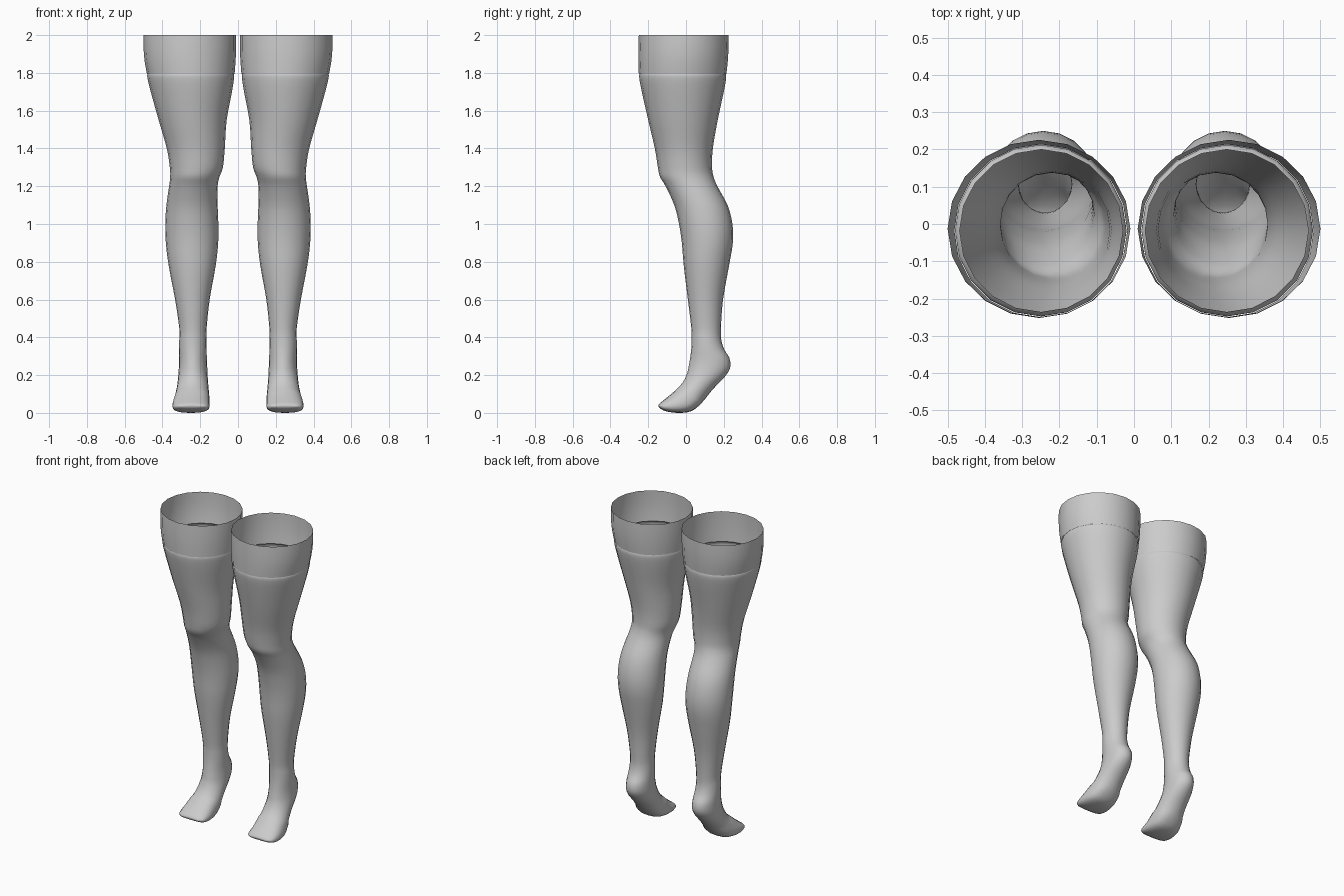
import bpy, bmesh, math
from mathutils import Vector

SIDES = 20

grey = bpy.data.materials.new("stocking grey")
grey.diffuse_color = (0.6, 0.6, 0.6, 1)

# Level rings: z, inner x, outer x, front y, back y
CUFF = [
    (2.00, 0.010, 0.500, -0.250, 0.226),
    (1.93, 0.010, 0.500, -0.252, 0.225),
    (1.86, 0.013, 0.494, -0.252, 0.221),
    (1.795, 0.018, 0.482, -0.250, 0.214),
]
SHAFT = [
    (1.81, 0.030, 0.468, -0.236, 0.200),
    (1.795, 0.021, 0.479, -0.246, 0.210),
    (1.77, 0.021, 0.479, -0.247, 0.212),
    (1.70, 0.032, 0.462, -0.234, 0.200),
    (1.55, 0.060, 0.420, -0.200, 0.168),
    (1.40, 0.070, 0.377, -0.165, 0.142),
    (1.30, 0.080, 0.361, -0.149, 0.138),
    (1.25, 0.098, 0.359, -0.138, 0.146),
    (1.20, 0.108, 0.365, -0.108, 0.166),
    (1.10, 0.108, 0.379, -0.062, 0.220),
    (1.00, 0.104, 0.385, -0.037, 0.246),
    (0.90, 0.105, 0.382, -0.022, 0.248),
    (0.78, 0.118, 0.367, -0.012, 0.228),
    (0.60, 0.150, 0.333, 0.010, 0.196),
    (0.45, 0.166, 0.311, 0.028, 0.185),
]
# Tilted rings: top y, top z, sole y, sole z, inner x, outer x
FOOT = [
    (0.030, 0.39, 0.187, 0.385, 0.167, 0.311),
    (0.028, 0.34, 0.203, 0.335, 0.166, 0.312),
    (0.022, 0.29, 0.230, 0.290, 0.165, 0.312),
    (0.015, 0.25, 0.234, 0.240, 0.163, 0.313),
    (0.006, 0.21, 0.206, 0.192, 0.161, 0.316),
    (-0.015, 0.165, 0.142, 0.125, 0.157, 0.322),
    (-0.050, 0.125, 0.085, 0.055, 0.152, 0.334),
    (-0.090, 0.090, 0.030, 0.010, 0.150, 0.346),
    (-0.120, 0.066, -0.040, 0.000, 0.151, 0.347),
    (-0.140, 0.050, -0.105, 0.008, 0.160, 0.336),
    (-0.146, 0.040, -0.138, 0.024, 0.185, 0.310),
]


def level(rows):
    return [(y0, z, y1, z, x0, x1) for z, x0, x1, y0, y1 in rows]


def smooth_rows(rows, steps):
    """Catmull-Rom interpolation between rings."""
    out = []
    for i in range(len(rows) - 1):
        a, b, c = rows[max(i - 1, 0)], rows[i], rows[i + 1]
        d = rows[min(i + 2, len(rows) - 1)]
        for s in range(steps):
            t = s / steps
            out.append(tuple(
                0.5 * (2 * q + (r - p) * t + (2 * p - 5 * q + 4 * r - w) * t ** 2
                       + (3 * q - p - 3 * r + w) * t ** 3)
                for p, q, r, w in zip(a, b, c, d)))
    return out + [rows[-1]]


def loft(name, rows, side, closed):
    bm = bmesh.new()
    rings = []
    for ya, za, yb, zb, x0, x1 in rows:
        # the forefoot is more square than the leg
        power = 0.8 if za < 0.13 else 1.0
        ring = []
        for k in range(SIDES):
            t = 2 * math.pi * k / SIDES
            s, c = math.sin(t), math.cos(t)
            s = math.copysign(abs(s) ** power, s)
            c = math.copysign(abs(c) ** power, c)
            f = (1 - c) / 2
            x = (x0 + x1) / 2 + (x1 - x0) / 2 * s
            ring.append(bm.verts.new((side * x, ya + (yb - ya) * f, za + (zb - za) * f)))
        rings.append(ring)
    for a, b in zip(rings, rings[1:]):
        for k in range(SIDES):
            n = (k + 1) % SIDES
            quad = (a[k], b[k], b[n], a[n])
            bm.faces.new(quad if side > 0 else quad[::-1])
    if closed:
        # rounded toe end
        last = rings[-1]
        tip = bm.verts.new(sum((v.co for v in last), Vector()) / SIDES + Vector((0, -0.003, 0)))
        for k in range(SIDES):
            tri = (last[k], tip, last[(k + 1) % SIDES])
            bm.faces.new(tri if side > 0 else tri[::-1])
    # outward-facing surface
    bm.normal_update()
    centre = Vector((side * (rows[0][4] + rows[0][5]) / 2, 0, 0))
    first = bm.faces[:][0]
    mid = first.calc_center_median()
    if first.normal.xy.dot((mid - centre).xy) < 0:
        bmesh.ops.reverse_faces(bm, faces=bm.faces[:])
    for face in bm.faces:
        face.smooth = True
    mesh = bpy.data.meshes.new(name)
    bm.to_mesh(mesh)
    bm.free()
    mesh.materials.append(grey)
    bpy.context.collection.objects.link(bpy.data.objects.new(name, mesh))


for label, side in (("right", 1), ("left", -1)):
    # open band at the thigh
    loft(label + "_cuff", smooth_rows(level(CUFF), 2), side, False)
    # leg and pointed foot in one skin, its lip tucked inside the cuff
    loft(label + "_stocking", smooth_rows(level(SHAFT) + FOOT, 3), side, True)
